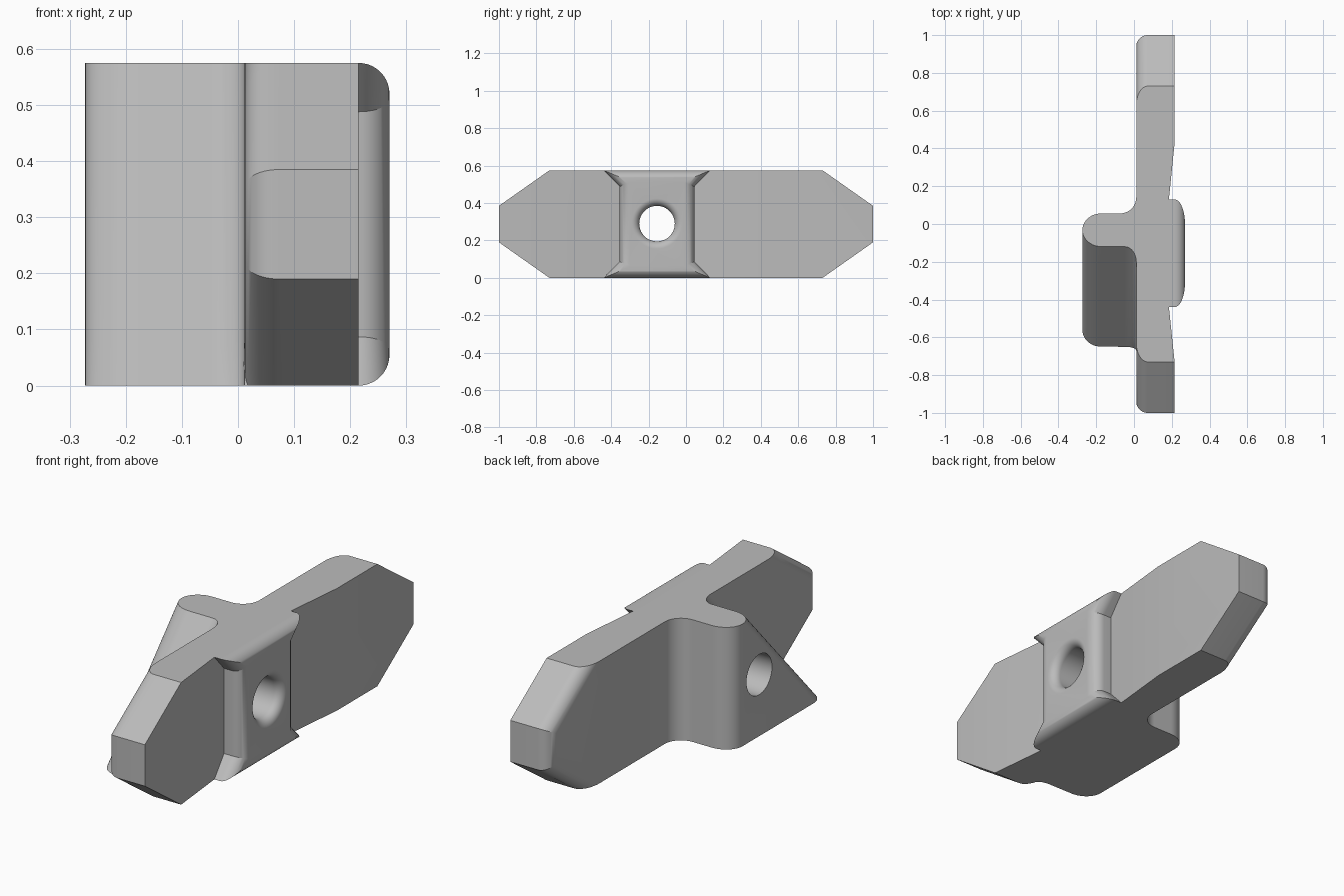
import bpy, bmesh, math
from mathutils import Vector
from mathutils.geometry import intersect_line_line_2d

cube = bpy.data.objects.get("Cube")
if cube:
    bpy.data.objects.remove(cube, do_unlink=True)

H = 0.575            # overall height
FRONT, BACK = 0.215, 0.012   # x of the two broad plate faces
STEPS = 10

grey = bpy.data.materials.new("plain grey")
grey.use_nodes = True
grey.diffuse_color = (0.5, 0.5, 0.5, 1)
grey.node_tree.nodes["Principled BSDF"].inputs["Base Color"].default_value = (0.5, 0.5, 0.5, 1)


def loft(name, rings, adjust=None):
    """Solid skinned through rings of equal point count, capped at both ends."""
    bm = bmesh.new()
    loops = [[bm.verts.new(p) for p in ring] for ring in rings]
    n = len(loops[0])
    for a, b in zip(loops, loops[1:]):
        for i in range(n):
            j = (i + 1) % n
            bm.faces.new((a[i], a[j], b[j], b[i]))
    bm.faces.new(loops[0][::-1])
    bm.faces.new(loops[-1])
    if adjust:
        adjust(bm)
    bmesh.ops.recalc_face_normals(bm, faces=bm.faces)
    mesh = bpy.data.meshes.new(name)
    bm.to_mesh(mesh)
    bm.free()
    mesh.materials.append(grey)
    ob = bpy.data.objects.new(name, mesh)
    bpy.context.collection.objects.link(ob)
    return ob


def quarter(k):
    t = math.pi / 2 * k / STEPS
    return math.sin(t), math.cos(t)


def arc(cx, cy, rx, ry, a0, a1):
    out = []
    for k in range(STEPS + 1):
        t = math.radians(a0 + (a1 - a0) * k / STEPS)
        out.append((cx + rx * math.cos(t), cy + ry * math.sin(t)))
    return out


# Plate: octagon with rounded ends on the back, shallow dip on the front
def octagon(x, d):
    run, rise = 0.27, 0.19
    angle = math.atan2(rise, run)
    y_top = 1 - run - d / math.sin(angle)
    z_end = H - rise + d * rise / run - d / math.cos(angle)
    half = [(y_top, H), (1 - d, z_end), (1 - d, H - z_end), (y_top, 0)]
    return [(x, y, z) for y, z in half + [(-y, z) for y, z in half[::-1]]]


def dip(bm):
    inner = (-0.355, 0.045)
    for y in (-0.73, 0.43) + inner:
        bmesh.ops.bisect_plane(bm, geom=bm.verts[:] + bm.edges[:] + bm.faces[:],
                               dist=1e-4, plane_co=(0, y, 0), plane_no=(0, 1, 0))
    for v in bm.verts:
        if v.co.x > FRONT - 0.01 and min(abs(v.co.y - y) for y in inner) < 0.002:
            v.co.x = 0.176


R = 0.06
rings = []
for k in range(STEPS + 1):
    s, c = quarter(k)
    rings.append(octagon(BACK + R * (1 - c), R * (1 - s)))
rings.append(octagon(FRONT, 0))
plate = loft("plate", rings, dip)


# Boss: flared-corner block with rounded front edges
def inset(points, d):
    lines = []
    for i, p in enumerate(points):
        a, b = Vector(p), Vector(points[(i + 1) % len(points)])
        e = (b - a).normalized()
        shift = Vector((-e.y, e.x)) * d
        lines.append((a + shift - e * 5, b + shift + e * 5))
    return [intersect_line_line_2d(*lines[i - 1], *lines[i]) for i in range(len(lines))]


outline = [(-0.44, 0), (0.13, 0), (0.045, 0.087), (0.045, H - 0.087),
           (0.13, H), (-0.44, H), (-0.355, H - 0.087), (-0.355, 0.087)]
R = 0.055
rings = [[(0.1, y, z) for y, z in outline]]
for k in range(STEPS + 1):
    s, c = quarter(k)
    rings.append([(FRONT + R * s, y, z) for y, z in inset(outline, R * (1 - c))])
boss = loft("boss", rings)


# Fin: upright back side, sloping front side, filleted root and tip
def fin_section(z, front, fillet):
    back, tip, r = 0.056, -0.273, 0.087
    pts = [(0.1, back + 0.085)]
    pts += arc(-0.073, back + 0.085, 0.085, 0.085, 0, -90)
    pts += arc(tip + 0.1, back - r, 0.1, r, 90, 180)
    pts += arc(tip + 0.1, front + r + 0.0005, 0.1, r, 180, 270)
    pts += arc(BACK - 0.06, front - fillet, 0.06, fillet, 90, 0)
    pts += [(0.1, front - fillet)]
    return [(x, y, z) for x, y in pts]


low, high = -0.65, -0.12
fin = loft("fin", [fin_section(0, low, 0.02),
                   fin_section(0.08, low + (high - low) * 0.08 / H, 0.08),
                   fin_section(H, high, 0.08)])

# Bore: straight hole with a rounded mouth on the boss
R = 0.04
profile = [(-0.5, 0.095)]
for k in range(STEPS + 1):
    s, c = quarter(k)
    profile.append((0.27 - R + R * s, 0.095 + R * (1 - c)))
profile.append((0.3, 0.135))
bore = loft("bore_cutter", [[(x, -0.155 + r * math.cos(i * math.tau / 48),
                              0.29 + r * math.sin(i * math.tau / 48)) for i in range(48)]
                            for x, r in profile])
bore.hide_render = True

# Combine into one solid
bpy.ops.object.select_all(action="DESELECT")
bpy.context.view_layer.objects.active = plate
plate.select_set(True)
for other, op in ((boss, "UNION"), (fin, "UNION"), (bore, "DIFFERENCE")):
    mod = plate.modifiers.new(other.name, "BOOLEAN")
    mod.operation, mod.object, mod.solver = op, other, "EXACT"
    bpy.ops.object.modifier_apply(modifier=mod.name)
    bpy.data.objects.remove(other, do_unlink=True)
plate.name = "toggle_body"
bpy.ops.object.shade_smooth_by_angle(angle=math.radians(25))
